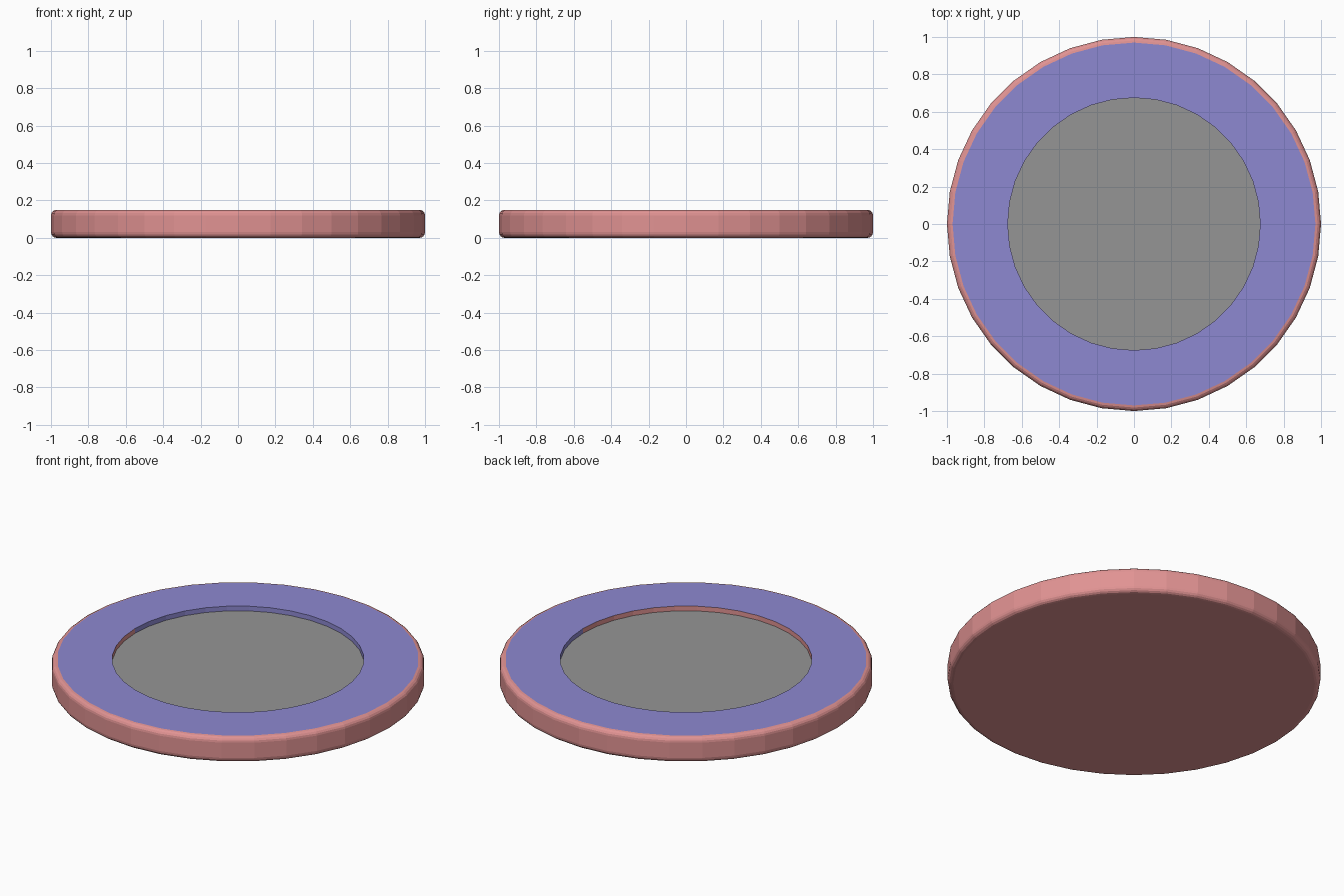
import bpy
import bmesh
from math import cos, sin, pi

cube = bpy.data.objects.get("Cube")
if cube:
    bpy.data.objects.remove(cube, do_unlink=True)

SIDES = 36
HEIGHT = 0.15
BEVEL = 0.03
INNER = 0.675
FLOOR = 0.122


def make_material(name, colour):
    mat = bpy.data.materials.new(name)
    mat.use_nodes = True
    mat.diffuse_color = (*colour, 1)
    mat.node_tree.nodes["Principled BSDF"].inputs["Base Color"].default_value = (*colour, 1)
    return mat


pink = make_material("pink", (0.75, 0.29, 0.29))
violet = make_material("violet", (0.27, 0.25, 0.64))
grey = make_material("grey", (0.30, 0.30, 0.30))


def add_ring(bm, radius, z):
    angles = [2 * pi * i / SIDES for i in range(SIDES)]
    return [bm.verts.new((radius * cos(a), radius * sin(a), z)) for a in angles]


def lathe(name, profile, materials, pick, cap_start=False, cap_end=False):
    """Spin a (radius, z) profile; pick(face) returns the material slot."""
    bm = bmesh.new()
    rings = [add_ring(bm, r, z) for r, z in profile]
    for low, high in zip(rings, rings[1:]):
        for i in range(SIDES):
            j = (i + 1) % SIDES
            bm.faces.new((low[i], low[j], high[j], high[i]))
    if cap_start:
        bm.faces.new(rings[0][::-1])
    if cap_end:
        bm.faces.new(rings[-1])
    bm.normal_update()
    for face in bm.faces:
        face.material_index = pick(face)
    mesh = bpy.data.meshes.new(name)
    bm.to_mesh(mesh)
    bm.free()
    for mat in materials:
        mesh.materials.append(mat)
    obj = bpy.data.objects.new(name, mesh)
    bpy.context.collection.objects.link(obj)
    return obj


def rounded(z, start):
    """Quarter-circle edge of the disc, around height z."""
    steps = [start + pi / 2 * k / 4 for k in range(5)]
    return [(1 - BEVEL + BEVEL * cos(a), z + BEVEL * sin(a)) for a in steps]


def body_colour(face):
    centre = face.calc_center_median()
    on_top = face.normal.z > 0.99
    in_recess = centre.xy.length < INNER and centre.z > FLOOR
    return 1 if on_top or (in_recess and centre.y > 0) else 0


# Disc body: base, rounded rim, flat top ring and recess wall
profile = rounded(BEVEL, -pi / 2) + rounded(HEIGHT - BEVEL, 0)
profile += [(INNER, HEIGHT), (INNER, FLOOR)]
lathe("disc_body", profile, [pink, violet], body_colour, cap_start=True)

# Recessed centre panel
lathe("centre_panel", [(INNER, FLOOR)], [grey], lambda face: 0, cap_end=True)
